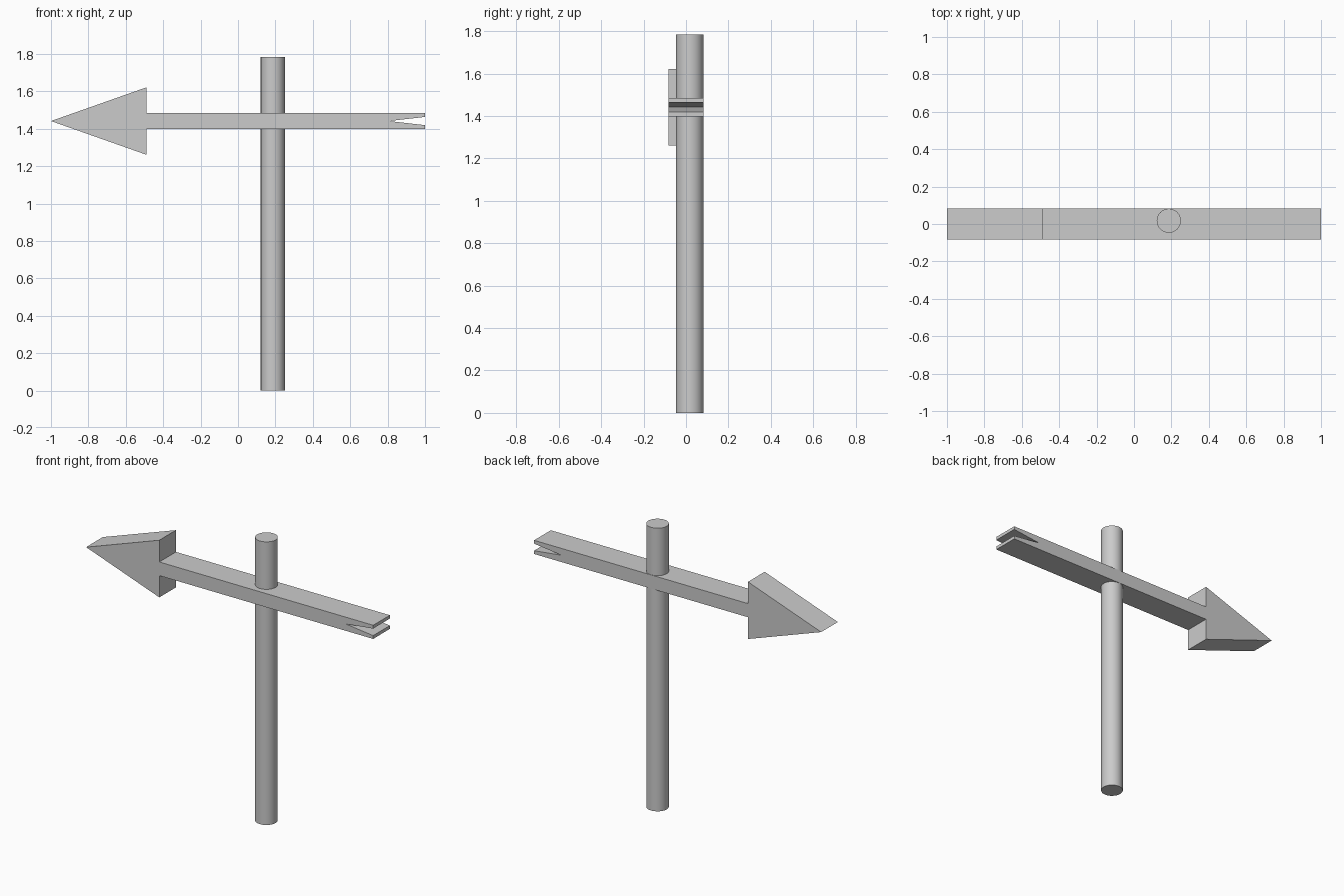
import bpy
import bmesh

if "Cube" in bpy.data.objects:
    bpy.data.objects.remove(bpy.data.objects["Cube"])

HALF_DEPTH = 0.083
MID_Z = 1.441


def extrude_profile(name, points, y0, y1):
    """Extrude a closed x/z outline from y0 to y1."""
    bm = bmesh.new()
    face = bm.faces.new([bm.verts.new((x, y0, z)) for x, z in points])
    result = bmesh.ops.extrude_face_region(bm, geom=[face])
    moved = [g for g in result["geom"] if isinstance(g, bmesh.types.BMVert)]
    bmesh.ops.translate(bm, verts=moved, vec=(0, y1 - y0, 0))
    bmesh.ops.recalc_face_normals(bm, faces=bm.faces)
    mesh = bpy.data.meshes.new(name)
    bm.to_mesh(mesh)
    bm.free()
    obj = bpy.data.objects.new(name, mesh)
    bpy.context.collection.objects.link(obj)
    return obj


# Arrow sign: head, shaft and notched tail; upper half mirrored to lower
upper = [(-0.49, 0.18), (-0.49, 0.043), (1.0, 0.043), (1.0, 0.022)]
outline = [(-1.0, MID_Z)]
outline += [(x, MID_Z + h) for x, h in upper]
outline += [(0.807, MID_Z)]
outline += [(x, MID_Z - h) for x, h in reversed(upper)]
extrude_profile("arrow_sign", outline, -HALF_DEPTH, HALF_DEPTH)

# Round post passing through the arrow
POST_HEIGHT = 1.783
bpy.ops.mesh.primitive_cylinder_add(
    vertices=48, radius=0.0645, depth=POST_HEIGHT,
    location=(0.186, 0.0175, POST_HEIGHT / 2))
post = bpy.context.object
post.name = "post"
bpy.ops.object.shade_smooth_by_angle()
